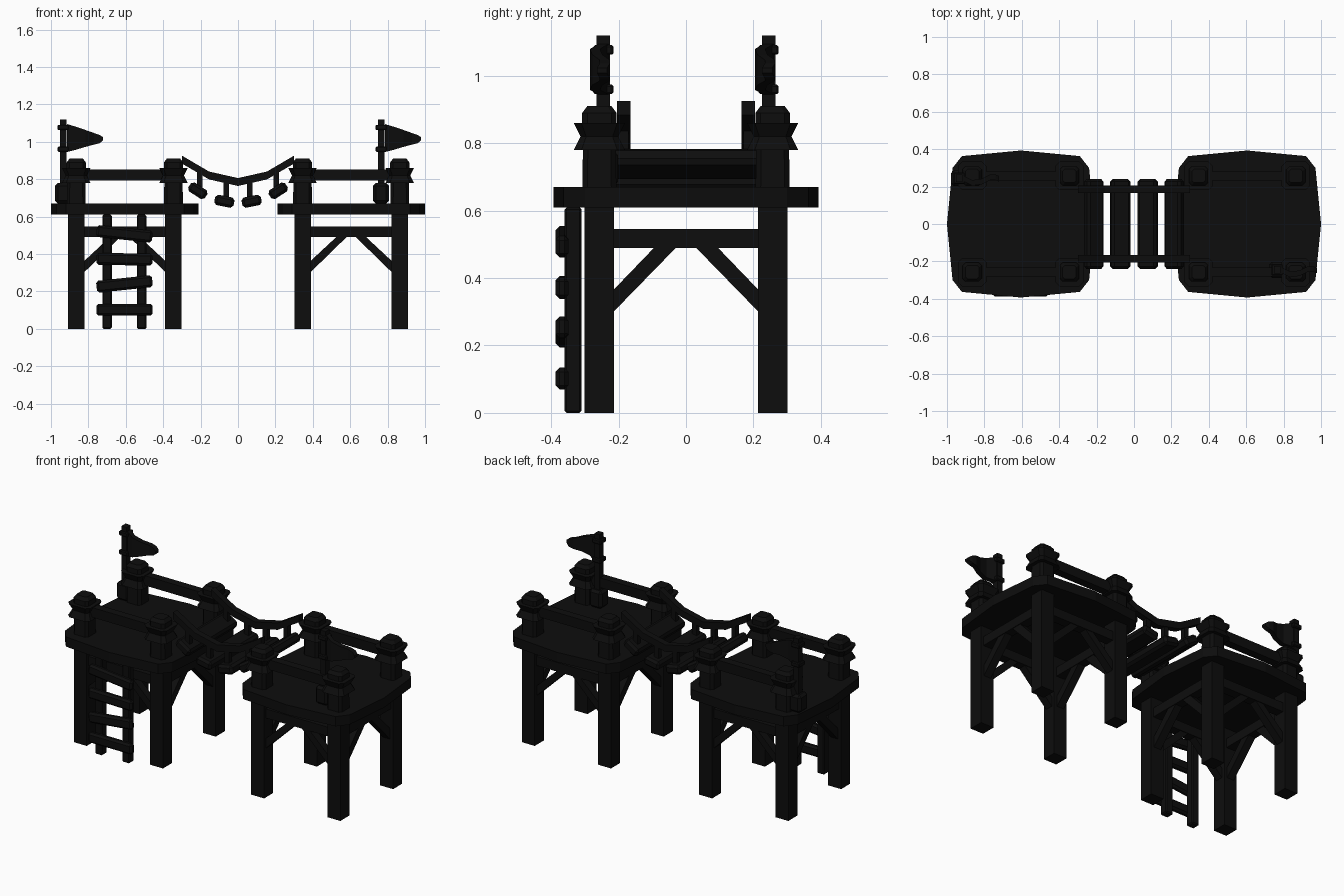
import bpy, bmesh, math

if "Cube" in bpy.data.objects:
    bpy.data.objects.remove(bpy.data.objects["Cube"])

dark = bpy.data.materials.new("charcoal black")
dark.diffuse_color = (0.004, 0.004, 0.004, 1)
dark.use_nodes = True
dark.node_tree.nodes["Principled BSDF"].inputs["Base Color"].default_value = dark.diffuse_color


def loft(name, sections):
    """Skin a list of equal-length point rings and cap both ends."""
    bm = bmesh.new()
    rings = [[bm.verts.new(p) for p in s] for s in sections]
    n = len(rings[0])
    for a, b in zip(rings, rings[1:]):
        for i in range(n):
            j = (i + 1) % n
            bm.faces.new((a[i], a[j], b[j], b[i]))
    bm.faces.new(rings[0][::-1])
    bm.faces.new(rings[-1])
    bmesh.ops.recalc_face_normals(bm, faces=bm.faces)
    me = bpy.data.meshes.new(name)
    bm.to_mesh(me)
    bm.free()
    me.materials.append(dark)
    ob = bpy.data.objects.new(name, me)
    bpy.context.collection.objects.link(ob)
    return ob


def prism(name, pts, axis, lo, hi):
    """Extrude a 2D outline along an axis."""
    place = {"x": lambda u, v, w: (w, u, v),
             "y": lambda u, v, w: (u, w, v),
             "z": lambda u, v, w: (u, v, w)}[axis]
    return loft(name, [[place(u, v, w) for u, v in pts] for w in (lo, hi)])


def box(name, center, size, tilt=0, bevel=0):
    sx, sy, sz = (s / 2 for s in size)
    ob = prism(name, [(-sx, -sy), (sx, -sy), (sx, sy), (-sx, sy)], "z", -sz, sz)
    ob.location = center
    ob.rotation_euler.y = math.radians(tilt)
    if bevel:
        m = ob.modifiers.new("chamfer", "BEVEL")
        m.width = bevel
        m.segments = 1
    return ob


def post_ring(cx, cy, h, z):
    c = h * 0.7
    return [(cx + u, cy + v, z) for u, v in
            ((h, -c), (h, c), (c, h), (-c, h), (-h, c), (-h, -c), (-c, -h), (c, -h))]


POST = [(.051, .61), (.049, .785), (.076, .78), (.056, .82), (.076, .86),
        (.051, .86), (.051, .89), (.036, .91)]


def tower(side, cx):
    # deck with bowed edges and clipped corners
    q = [(0, .393), (.315, .363), (.365, .30), (.395, 0)]
    outline = (q + [(x, -y) for x, y in q[-2::-1]]
               + [(-x, -y) for x, y in q[1:]] + [(-x, y) for x, y in q[-2:0:-1]])
    prism(side + "_deck", [(cx + x, y) for x, y in outline], "z", .61, .67)
    for s in (-1, 1):
        for t in (-1, 1):
            x, y = cx + s * .26, t * .257
            # leg and the wrapped post above it
            box(side + "_leg", (x, y, .305), (.088, .088, .61))
            loft(side + "_post", [post_ring(x, y, h, z) for h, z in POST])
            # diagonal braces on both neighbouring sides
            prism(side + "_long_brace",
                  [(cx + s * u, v) for u, v in ((.22, .30), (.22, .36), (.075, .495), (.02, .495))],
                  "y", y - .024, y + .024)
            prism(side + "_cross_brace",
                  [(t * u, v) for u, v in ((.22, .295), (.22, .36), (.09, .495), (.025, .495))],
                  "x", x - .024, x + .024)
        # beams under the deck and handrails above it
        box(side + "_long_beam", (cx, s * .257, .518), (.46, .056, .056))
        box(side + "_cross_beam", (cx + s * .26, 0, .518), (.056, .46, .056))
        box(side + "_handrail", (cx, s * .257, .822), (.46, .05, .06))


def flag(side, x, y):
    # pole, foot and two ties
    box(side + "_pole", (x, y, .895), (.035, .04, .45))
    box(side + "_pole_foot", (x, y, .725), (.085, .085, .11), bevel=.015)
    for z in (.96, 1.077):
        box(side + "_flag_tie", (x, y, z), (.06, .06, .028), bevel=.005)
    # waving pennant: distance, bottom, top, sideways shift
    cols = [(.02, .945, 1.095, 0), (.07, .958, 1.08, -.025), (.12, .973, 1.063, -.018),
            (.165, .985, 1.047, .004), (.195, .992, 1.037, .004), (.214, 1.008, 1.024, -.004)]
    loft(side + "_pennant", [[(x + d, y + w - .015, a), (x + d, y + w + .015, a),
                              (x + d, y + w + .015, b), (x + d, y + w - .015, b)]
                             for d, a, b, w in cols])


tower("left", -.605)
tower("right", .605)
flag("left", -.935, .245)
flag("right", .765, -.245)

# ladder on the front of the left tower
for x in (-.70, -.515):
    box("ladder_rail", (x, -.335, .305), (.05, .05, .61), bevel=.006)
for z, tilt in ((.102, 0), (.24, -6), (.372, 1), (.508, 6)):
    box("ladder_rung", (-.607, -.368, z), (.30, .038, .064), tilt, .012)

# sagging rope bridge: ropes, hangers and planks
path = [(-.30, .905), (-.155, .82), (0, .785), (.155, .82), (.30, .905)]
rope = [(x, z + .021) for x, z in path] + [(x, z - .021) for x, z in path[::-1]]
for t in (-1, 1):
    prism("bridge_rope", rope, "y", t * .185 - .02, t * .185 + .02)
for s in (-1, 1):
    for x, z, top, tilt in ((.215, .738, .84, 33), (.073, .682, .795, 11)):
        box("bridge_plank", (s * x, 0, z), (.105, .48, .056), -s * tilt, .014)
        for t in (-1, 1):
            box("bridge_hanger", (s * (x - .01), t * .185, (z + top) / 2), (.03, .03, top - z))
